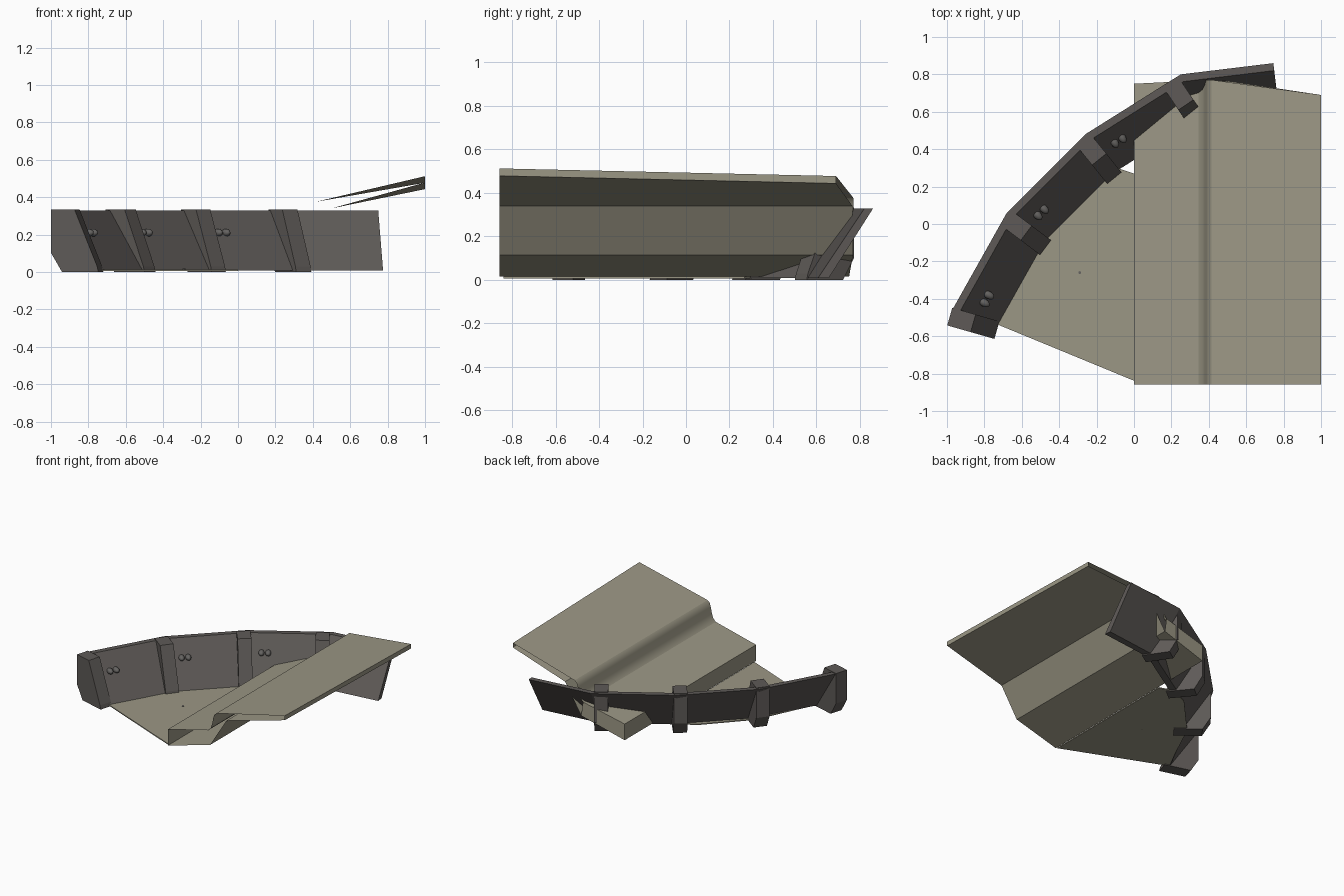
import bpy, bmesh, math
from mathutils import Vector

if "Cube" in bpy.data.objects:
    bpy.data.objects.remove(bpy.data.objects["Cube"])


def material(name, rgb):
    m = bpy.data.materials.new(name)
    m.diffuse_color = (*rgb, 1)
    m.use_nodes = True
    m.node_tree.nodes["Principled BSDF"].inputs["Base Color"].default_value = m.diffuse_color
    return m


SAND = material("sand_concrete", (0.33, 0.31, 0.235))
DARK = material("dark_barrier", (0.112, 0.102, 0.095))
LAMP = material("lamp_grey", (0.13, 0.125, 0.12))


def add_mesh(name, verts, faces, mat):
    me = bpy.data.meshes.new(name)
    bm = bmesh.new()
    vs = [bm.verts.new(v) for v in verts]
    for f in faces:
        bm.faces.new([vs[i] for i in f])
    bmesh.ops.recalc_face_normals(bm, faces=bm.faces[:])
    bm.to_mesh(me)
    bm.free()
    me.materials.append(mat)
    ob = bpy.data.objects.new(name, me)
    bpy.context.collection.objects.link(ob)
    return ob


def loft(name, a, b, mat, capped=True):
    """Join two matching closed loops, optionally closing the ends."""
    n = len(a)
    faces = [(i, (i + 1) % n, (i + 1) % n + n, i + n) for i in range(n)]
    if capped:
        faces += [tuple(range(n)), tuple(range(n, 2 * n))]
    return add_mesh(name, list(a) + list(b), faces, mat)


# stepped bank: hollow profile along y, its high edge sagging to the rear
prof = [(0, .015), (0, .14), (.345, .225), (.365, .245), (.378, .28), (.388, .33),
        (.398, .36), (.415, .375), (1, .512), (1, .478), (.5, .34), (.36, .115)]


def back(p):
    x, z = p
    y = .75 + .05 * x if x < .42 else .77 - .08 * (x - .4) / .6
    if x == .5:
        y = .765
    return (x, y, z - .035 * max(0, x - .5) / .5)


bank = loft("stepped_bank", [(x, -.857, z) for x, z in prof],
            [back(p) for p in prof], SAND, capped=False)
for p in bank.data.polygons:
    if .35 < p.center.x < .41 and p.center.z > .23:
        p.use_smooth = True
add_mesh("bank_end", [back(prof[i]) for i in (11, 2, 1, 0)], [(0, 1, 2, 3)], SAND)

# floor plate
floor = [(-.76, -.525), (0, -.838), (0, .27), (-.12, .31), (-.26, .24), (-.54, -.06)]
loft("floor_plate", [(x, y, .006) for x, y in floor], [(x, y, .014) for x, y in floor], SAND)

# barrier panels leaning outward, mitred along the curve
path = [Vector(p) for p in ((-.975, -.465), (-.68, .06), (-.26, .48), (.25, .80), (.745, .86))]
dirs = [(path[i + 1] - path[i]).normalized() for i in range(4)]
norms = [Vector((d.y, -d.x)) for d in dirs]
section = [(0, .328), (.04, .328), (.255, .008), (.205, .008)]


def miter(i):
    a, b = norms[max(i - 1, 0)], norms[min(i, 3)]
    m = (a + b).normalized()
    return m / m.dot(a)


def ring(i):
    m = miter(i)
    return [(path[i].x + m.x * d, path[i].y + m.y * d, z) for d, z in section]


for i in range(4):
    loft(f"barrier_panel_{i + 1}", ring(i), ring(i + 1), DARK)

# buttress posts at the joints: outer point and inward angle
post = [(0, .333), (0, .1), (.06, 0), (.262, 0), (.255, .03), (.13, .333)]
for i, (x, y, ang) in enumerate([(-.985, -.495, -16), (-.68, .03, -37),
                                 (-.268, .447, -51), (.205, .745, -56)]):
    r = Vector((math.cos(math.radians(ang)), math.sin(math.radians(ang))))
    t = Vector((-r.y, r.x)) * .049
    loops = [[(x + r.x * d + s * t.x, y + r.y * d + s * t.y, z) for d, z in post]
             for s in (-1, 1)]
    loft(f"buttress_post_{i + 1}", *loops, DARK)

# pairs of rounded lamps on the inner faces
for i, (x, y) in enumerate([(-.79, -.40), (-.50, .065), (-.085, .45)]):
    for s in (-1, 1):
        c = Vector((x, y)) + dirs[i] * .024 * s
        bpy.ops.mesh.primitive_uv_sphere_add(segments=12, ring_count=8, radius=.021,
                                             location=(c.x, c.y, .21))
        ob = bpy.context.object
        ob.name = f"lamp_{i + 1}_{'a' if s < 0 else 'b'}"
        ob.scale = (1.6, 1, 1)
        ob.rotation_euler.z = math.atan2(norms[i].y, norms[i].x)
        ob.data.materials.append(LAMP)
        bpy.ops.object.shade_smooth()

# small stud in the floor
bpy.ops.mesh.primitive_cylinder_add(vertices=8, radius=.008, depth=.012, location=(-.29, -.26, .012))
bpy.context.object.name = "floor_stud"
bpy.context.object.data.materials.append(LAMP)
